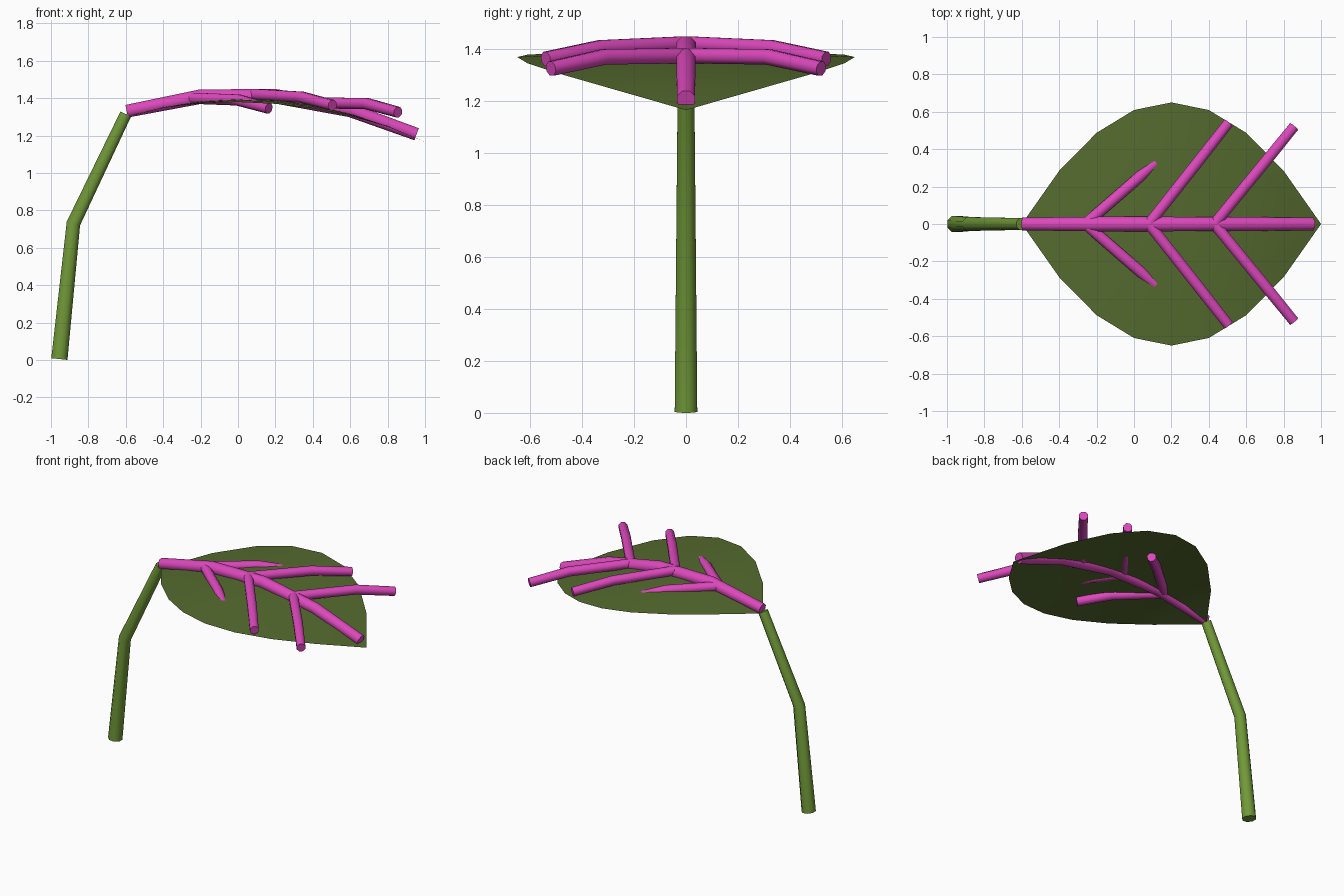
import bpy, bmesh, math
from mathutils import Vector

cube = bpy.data.objects.get("Cube")
if cube:
    bpy.data.objects.remove(cube, do_unlink=True)


def material(name, rgb):
    m = bpy.data.materials.new(name)
    m.use_nodes = True
    m.diffuse_color = (*rgb, 1)
    m.node_tree.nodes["Principled BSDF"].inputs["Base Color"].default_value = (*rgb, 1)
    return m


stem_green = material("stem green", (0.165, 0.319, 0.04))
leaf_green = material("dark leaf green", (0.091, 0.147, 0.028))
vein_pink = material("vein pink", (0.716, 0.065, 0.503))


def finish(name, bm, mat):
    bmesh.ops.recalc_face_normals(bm, faces=bm.faces)
    mesh = bpy.data.meshes.new(name)
    bm.to_mesh(mesh)
    bm.free()
    mesh.materials.append(mat)
    obj = bpy.data.objects.new(name, mesh)
    bpy.context.collection.objects.link(obj)
    bpy.ops.object.select_all(action='DESELECT')
    obj.select_set(True)
    bpy.context.view_layer.objects.active = obj
    bpy.ops.object.shade_smooth_by_angle(angle=math.radians(50))
    return obj


def tube(name, points, radii, mat, sides=8):
    """Closed tube along a bent path lying in one upright plane."""
    pts = [Vector(p) for p in points]
    run = pts[-1] - pts[0]
    side = Vector((-run.y, run.x, 0)).normalized()
    bm = bmesh.new()
    rings = []
    for i, (p, r) in enumerate(zip(pts, radii)):
        before = (p - pts[max(i - 1, 0)]).normalized()
        after = (pts[min(i + 1, len(pts) - 1)] - p).normalized()
        up = (before + after).normalized().cross(side)
        ring = []
        for k in range(sides):
            a = math.tau * (k + 0.5) / sides
            ring.append(bm.verts.new(p + r * (math.cos(a) * side + math.sin(a) * up)))
        rings.append(ring)
    for a, b in zip(rings, rings[1:]):
        for k in range(sides):
            n = (k + 1) % sides
            bm.faces.new((a[k], a[n], b[n], b[k]))
    bm.faces.new(rings[0])
    bm.faces.new(rings[-1])
    return finish(name, bm, mat)


# Bent stem
tube("stem", [(-0.955, 0, 0.005), (-0.88, 0, 0.73), (-0.6, 0, 1.315)],
     [0.047, 0.04, 0.034], stem_green)

# Leaf blade: a thin sheet with a parabolic outline, arched along its length
bm = bmesh.new()
rows = []
steps, across = 8, 3
for i in range(steps + 1):
    u = 2 * i / steps - 1
    bulge = 1 - u * u
    row = []
    for j in range(-across, across + 1):
        v = j / across
        y = 0.65 * bulge * v
        z = 1.2325 - 0.067 * u + 0.157 * bulge - 0.02 * (y / 0.65) ** 2
        row.append(bm.verts.new((0.2 + 0.8 * u, y, z)))
    rows.append(row)
for a, b in zip(rows, rows[1:]):
    for j in range(2 * across):
        bm.faces.new((a[j], b[j], b[j + 1], a[j + 1]))
bmesh.ops.remove_doubles(bm, verts=bm.verts, dist=0.0005)
blade = finish("leaf_blade", bm, leaf_green)
if blade.data.polygons[0].normal.z < 0:
    blade.data.flip_normals()

# Midrib
tube("midrib", [(-0.595, 0, 1.33), (-0.2, 0, 1.408), (0.2, 0, 1.41),
                (0.6, 0, 1.335), (0.955, 0, 1.207)],
     [0.037, 0.042, 0.042, 0.04, 0.037], vein_pink)

# Side veins: start x, then reach across, start, bend and end heights
veins = {
    "rear": (-0.26, 0.37, 1.40, 1.39, 1.345),
    "middle": (0.08, 0.54, 1.42, 1.405, 1.362),
    "front": (0.43, 0.52, 1.375, 1.37, 1.325),
}
for label, (x, reach, z0, z1, z2) in veins.items():
    for name, s in (("left", -1), ("right", 1)):
        # the model faces -y, so its right-hand names follow the y sign used here
        tube(f"{label}_vein_{name}",
             [(x, 0, z0), (x + 0.26, s * reach * 0.61, z1), (x + 0.425, s * reach, z2)],
             [0.032, 0.032, 0.03], vein_pink)
